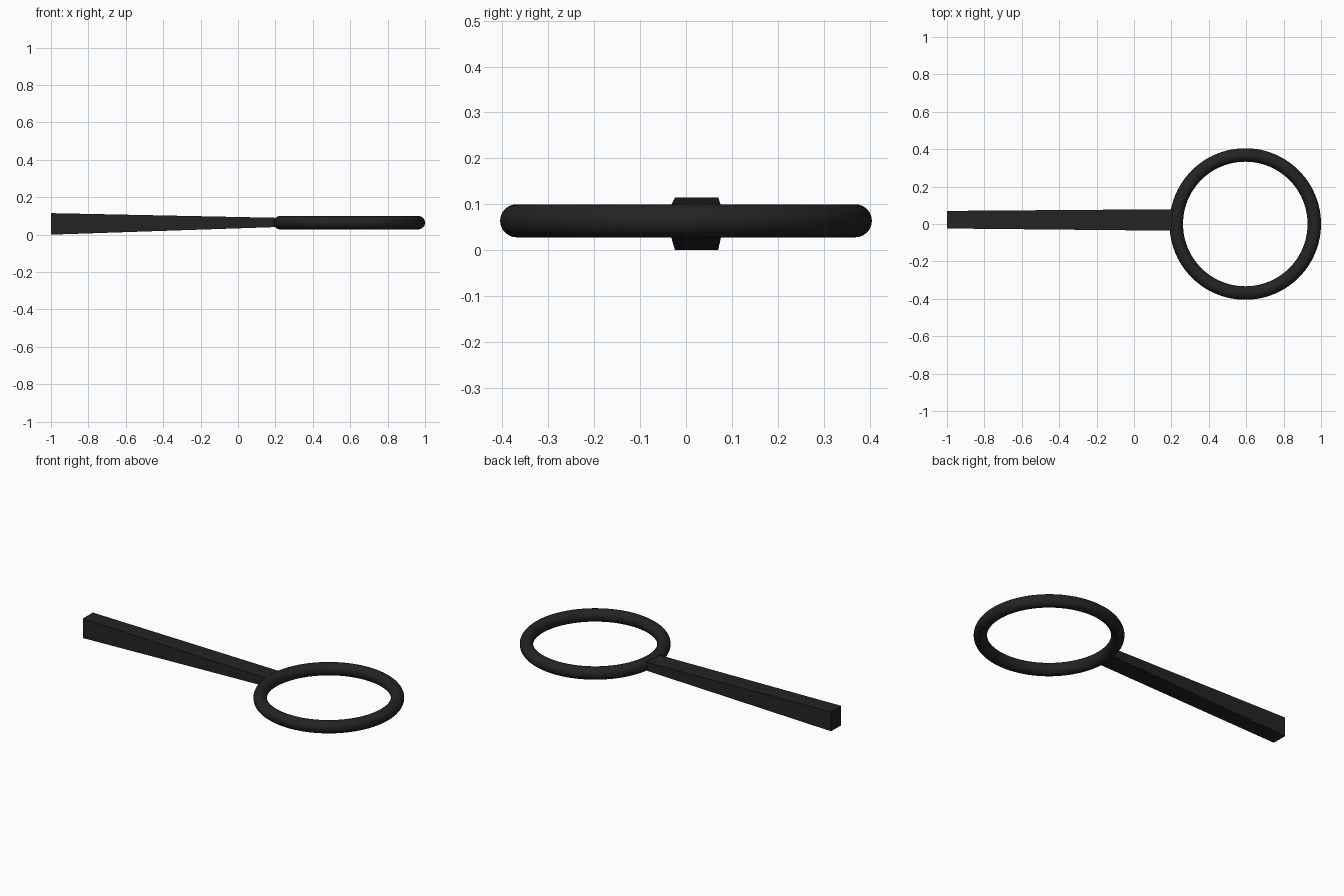
import bpy, bmesh

if "Cube" in bpy.data.objects:
    bpy.data.objects.remove(bpy.data.objects["Cube"])

mat = bpy.data.materials.new("dark_plastic")
mat.diffuse_color = (0.017, 0.017, 0.017, 1)
mat.use_nodes = True
mat.node_tree.nodes["Principled BSDF"].inputs["Base Color"].default_value = mat.diffuse_color

# Round rim
bpy.ops.mesh.primitive_torus_add(location=(0.595, 0, 0.064), major_radius=0.369,
                                 minor_radius=0.036, major_segments=96, minor_segments=24)
rim = bpy.context.object
rim.name = "rim"
bpy.ops.object.shade_smooth()
rim.data.materials.append(mat)

# Handle: tall and narrow at the free end, flat and wide where it enters the rim
# each section: x, y min, y max, z min, z max
sections = [(-1.0, -0.024, 0.07, 0.0, 0.115),
            (0.215, -0.036, 0.079, 0.041, 0.09)]
bm = bmesh.new()
ends = []
for x, y0, y1, z0, z1 in sections:
    ends.append([bm.verts.new((x, y, z))
                 for y, z in ((y0, z0), (y1, z0), (y1, z1), (y0, z1))])
a, b = ends
bm.faces.new(a)
bm.faces.new(b)
for i in range(4):
    j = (i + 1) % 4
    bm.faces.new((a[i], a[j], b[j], b[i]))
bmesh.ops.recalc_face_normals(bm, faces=bm.faces)
mesh = bpy.data.meshes.new("handle")
bm.to_mesh(mesh)
bm.free()
mesh.materials.append(mat)
handle = bpy.data.objects.new("handle", mesh)
bpy.context.collection.objects.link(handle)
